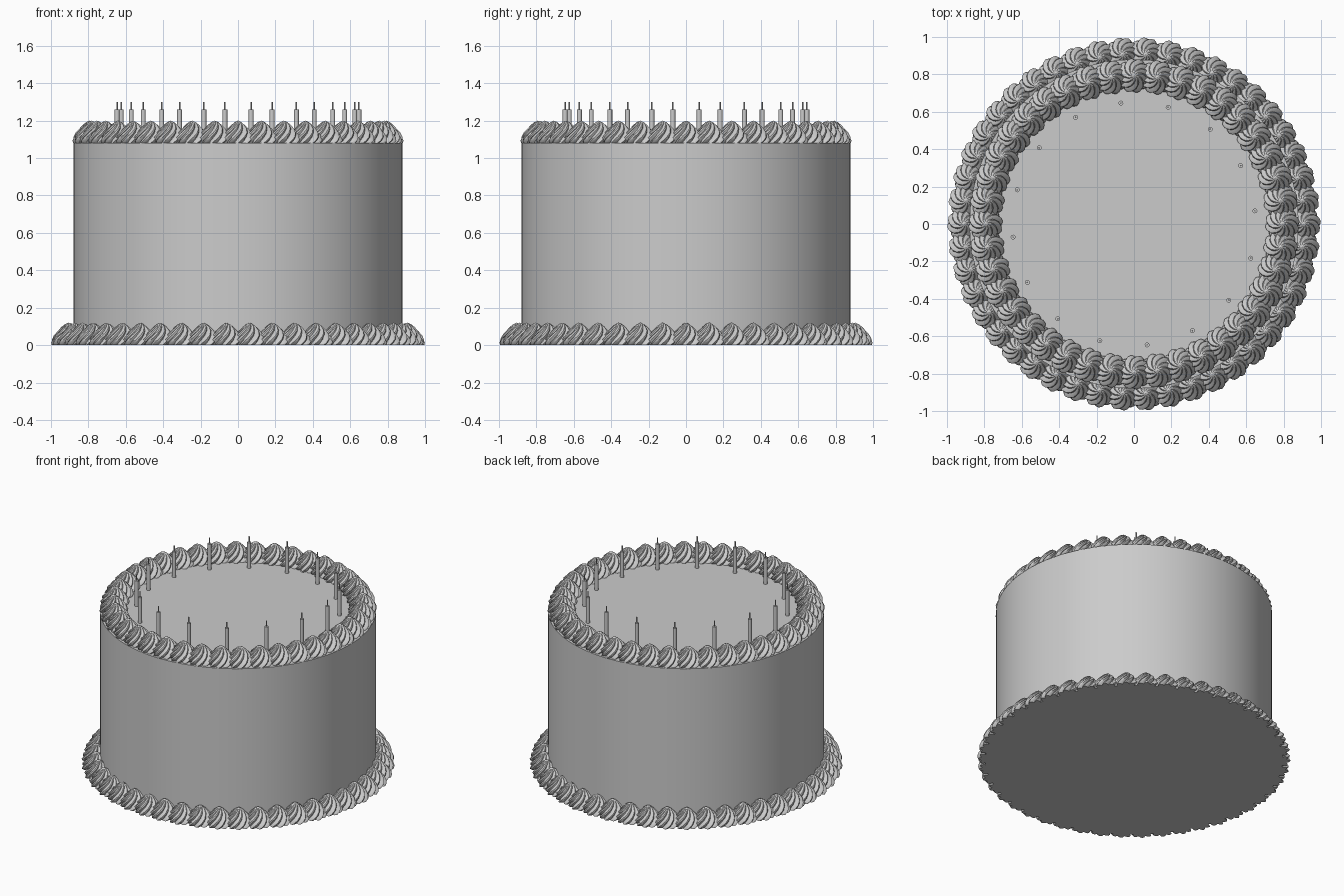
import bpy, bmesh, math
from mathutils import Matrix, Vector

if "Cube" in bpy.data.objects:
    bpy.data.objects.remove(bpy.data.objects["Cube"])

TAU = 2 * math.pi


def finish(name, bm, smooth_angle=35):
    bmesh.ops.recalc_face_normals(bm, faces=bm.faces[:])
    me = bpy.data.meshes.new(name)
    bm.to_mesh(me)
    bm.free()
    ob = bpy.data.objects.new(name, me)
    bpy.context.collection.objects.link(ob)
    bpy.ops.object.select_all(action='DESELECT')
    ob.select_set(True)
    bpy.context.view_layer.objects.active = ob
    bpy.ops.object.shade_smooth_by_angle(angle=math.radians(smooth_angle))
    return ob


def cylinder(bm, r, z0, z1, sides, x=0, y=0):
    bmesh.ops.create_cone(bm, cap_ends=True, segments=sides, radius1=r, radius2=r,
                          depth=z1 - z0, matrix=Matrix.Translation((x, y, (z0 + z1) / 2)))


# piped cream swirl: a star outline that twists and shrinks as it rises
LOBES, PER_LOBE = 10, 4
PROFILE = [(0.088, 0.0), (0.093, 0.014), (0.089, 0.032), (0.076, 0.054),
           (0.057, 0.077), (0.036, 0.098), (0.018, 0.112)]
HEIGHT = 0.12


def swirl(bm, place):
    n = LOBES * PER_LOBE
    rings = []
    for r, z in PROFILE:
        twist = math.radians(85) * z / HEIGHT
        ring = []
        for i in range(n):
            a = TAU * i / n
            lobe = abs(math.cos(a * LOBES / 2))
            rad = r * (0.76 + 0.24 * lobe)
            ring.append(bm.verts.new(place @ Vector(
                (rad * math.cos(a + twist), rad * math.sin(a + twist), z))))
        rings.append(ring)
    for lo, hi in zip(rings, rings[1:]):
        for i in range(n):
            j = (i + 1) % n
            bm.faces.new((lo[i], lo[j], hi[j], hi[i]))
    tip = bm.verts.new(place @ Vector((0, 0, HEIGHT)))
    for i in range(n):
        bm.faces.new((rings[-1][i], rings[-1][(i + 1) % n], tip))
    bm.faces.new(rings[0][::-1])


def cream_ring(name, radius, z, count):
    bm = bmesh.new()
    for k in range(count):
        turn = Matrix.Rotation(TAU * k / count, 4, 'Z')
        swirl(bm, turn @ Matrix.Translation((radius, 0, z)))
    return finish(name, bm)


# cake body
bm = bmesh.new()
cylinder(bm, 0.88, 0, 1.08, 64)
finish("cake_body", bm)

# cream borders at the foot and on the top edge
cream_ring("bottom_cream_border", 0.907, 0.0, 46)
cream_ring("top_cream_border", 0.793, 1.08, 40)

# sixteen candles with wicks
candles, wicks = bmesh.new(), bmesh.new()
for k in range(16):
    a = math.radians(6.2) + TAU * k / 16
    x, y = 0.65 * math.cos(a), 0.65 * math.sin(a)
    cylinder(candles, 0.013, 1.07, 1.26, 16, x, y)
    cylinder(wicks, 0.004, 1.25, 1.30, 8, x, y)
finish("candles", candles)
finish("candle_wicks", wicks)
